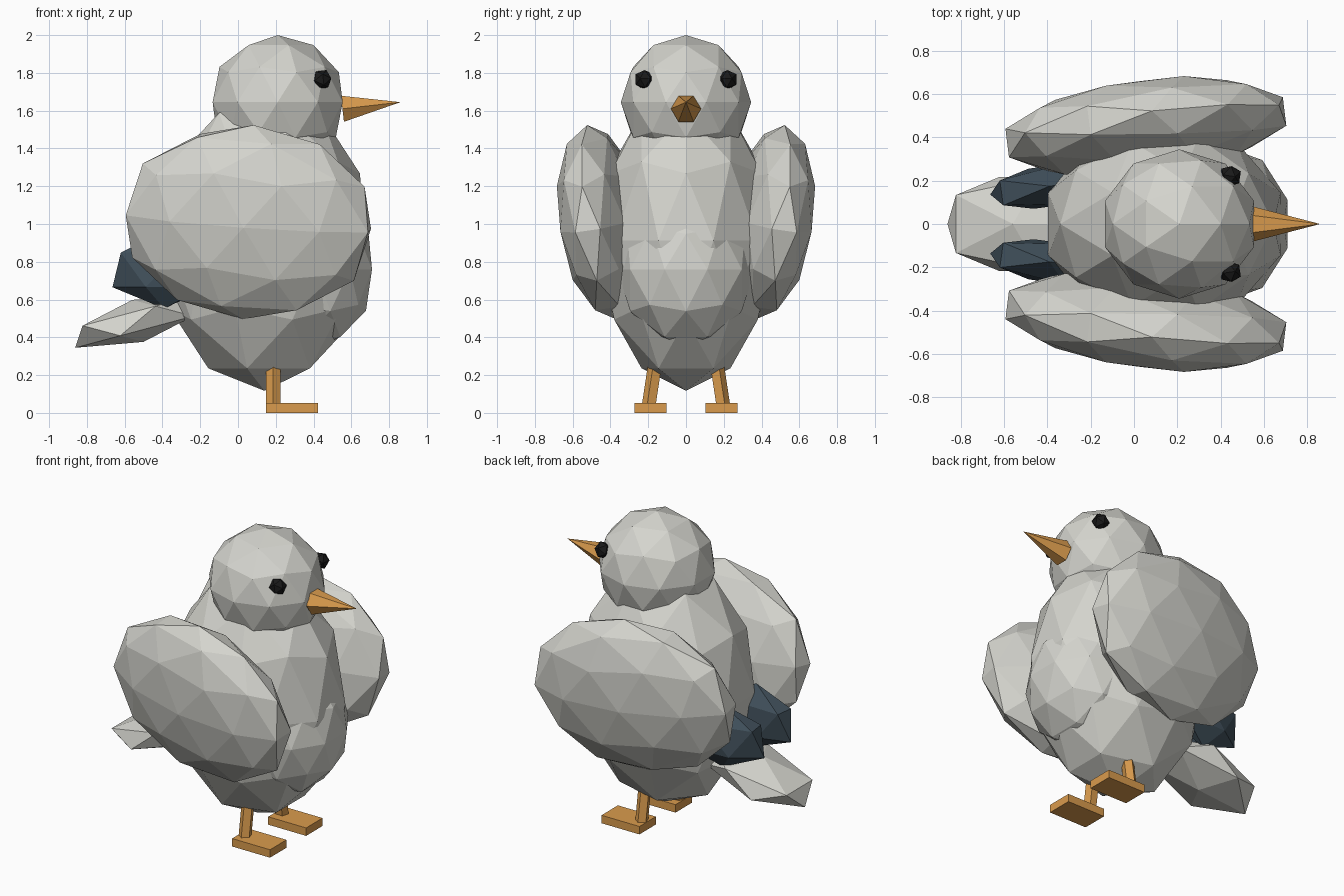
import bpy
from math import radians
from mathutils import Vector

default = bpy.data.objects.get("Cube")
if default:
    bpy.data.objects.remove(default, do_unlink=True)


def material(name, rgb):
    mat = bpy.data.materials.new(name)
    mat.use_nodes = True
    colour = (*rgb, 1.0)
    mat.diffuse_color = colour
    mat.node_tree.nodes["Principled BSDF"].inputs["Base Color"].default_value = colour
    return mat


GREY = material("feather_grey", (0.66, 0.66, 0.615))
SLATE = material("slate_blue", (0.052, 0.08, 0.105))
ORANGE = material("beak_orange", (0.70, 0.33, 0.075))
BLACK = material("eye_black", (0.01, 0.01, 0.01))


def finish(name, mat):
    obj = bpy.context.object
    obj.name = name
    obj.data.name = name
    obj.data.materials.append(mat)
    return obj


def blob(name, mat, centre, radii, detail=2, turn=(0, 0, 0)):
    """Faceted ellipsoid, turned by angles in degrees."""
    bpy.ops.mesh.primitive_ico_sphere_add(subdivisions=detail, radius=1, location=centre)
    obj = finish(name, mat)
    obj.scale = radii
    obj.rotation_euler = [radians(a) for a in turn]


def rod(name, mat, start, end, r_start, r_end, sides=6, spin=0):
    """Tapered rod between two points, spun about its own axis."""
    a, b = Vector(start), Vector(end)
    bpy.ops.mesh.primitive_cone_add(vertices=sides, radius1=r_start, radius2=r_end,
                                    depth=(b - a).length, location=(a + b) / 2)
    obj = finish(name, mat)
    obj.rotation_euler = (b - a).to_track_quat('Z', 'Y').to_euler()
    obj.rotation_euler.rotate_axis('Z', radians(spin))


# Body, chest, head and tail
blob("body", GREY, (0.14, 0, 0.912), (0.565, 0.47, 0.795))
blob("chest", GREY, (0.405, 0, 0.76), (0.32, 0.365, 0.42))
blob("head", GREY, (0.21, 0, 1.645), (0.362, 0.345, 0.355))
blob("tail", GREY, (-0.53, 0, 0.487), (0.40, 0.255, 0.115), 1, (0, -15, 0))

# Beak, tilted slightly upwards with a level top face
rod("beak", ORANGE, (0.553, 0, 1.61), (0.86, 0, 1.645), 0.08, 0, spin=30)

# Paired parts
for side, s in (("left", 1), ("right", -1)):
    blob(side + "_wing", GREY, (0.055, s * 0.447, 1.01), (0.68, 0.217, 0.52), 2,
         (-s * 8, 4, s * 6.5))
    blob(side + "_wing_tip", SLATE, (-0.39, s * 0.175, 0.757), (0.31, 0.11, 0.205), 1,
         (0, 0, s * 8))
    blob(side + "_eye", BLACK, (0.445, s * 0.222, 1.765), (0.053, 0.053, 0.055), 1,
         (s * 15, 20, s * 30))
    rod(side + "_leg", ORANGE, (0.186, s * 0.195, 0.03), (0.186, s * 0.145, 0.36),
        0.04, 0.04, 5)
    bpy.ops.mesh.primitive_cube_add(size=1, location=(0.285, s * 0.187, 0.026))
    foot = finish(side + "_foot", ORANGE)
    foot.scale = (0.275, 0.17, 0.052)
